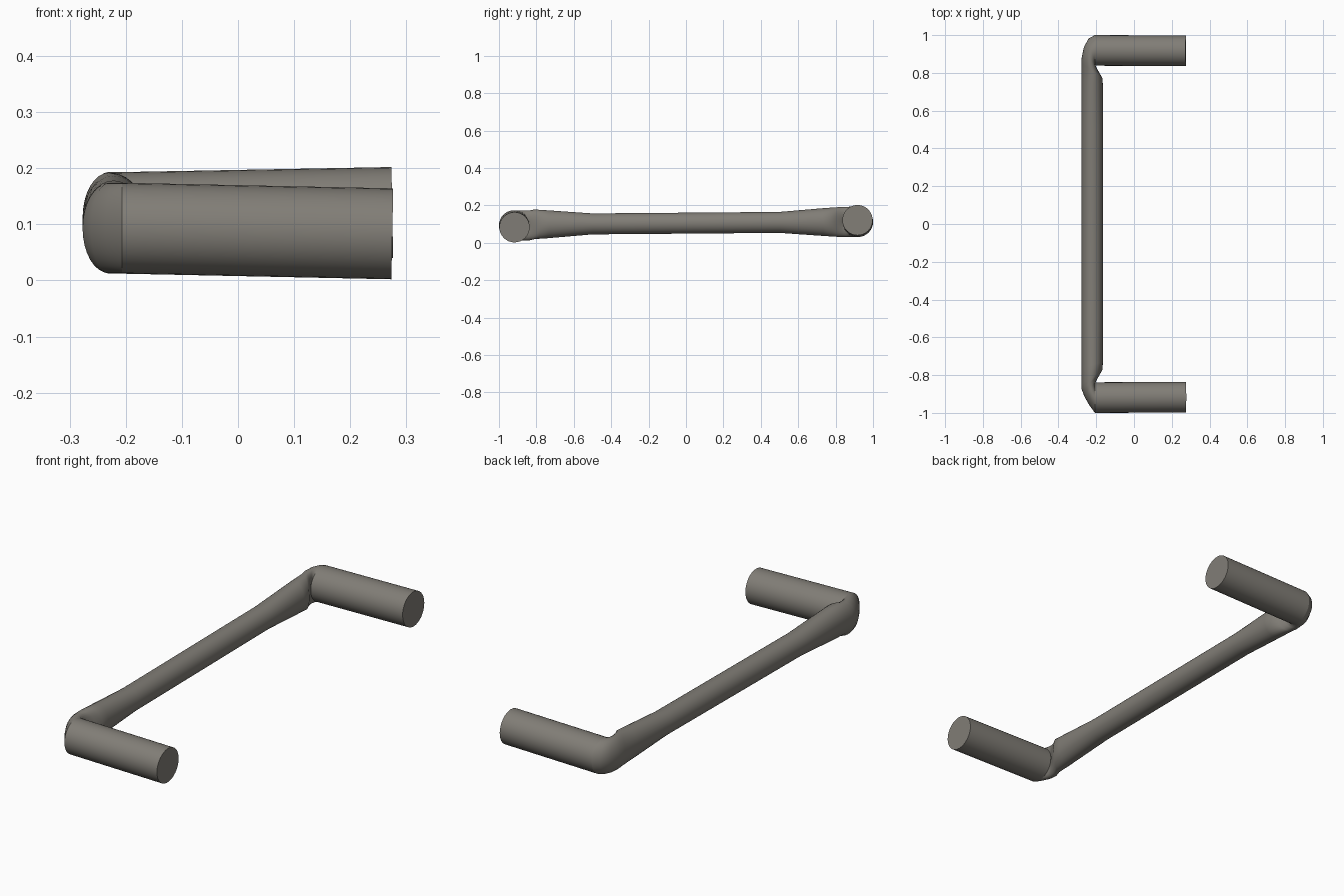
import bpy, bmesh, math
from mathutils import Vector

if "Cube" in bpy.data.objects:
    bpy.data.objects.remove(bpy.data.objects["Cube"])

SEG = 32
mat = bpy.data.materials.new("warm grey metal")
mat.diffuse_color = (0.22, 0.207, 0.183, 1)
mat.use_nodes = True
mat.node_tree.nodes["Principled BSDF"].inputs["Base Color"].default_value = mat.diffuse_color


def loft(name, stations, cap_end=False):
    """Skin elliptical rings; each station = (inner point, outer point, up half-axis)."""
    bm = bmesh.new()
    rings = []
    for inner, outer, up in stations:
        a, b, u = Vector(inner), Vector(outer), Vector(up)
        c, r = (a + b) / 2, (b - a) / 2
        rings.append([bm.verts.new(c + r * math.cos(t) + u * math.sin(t))
                      for t in (2 * math.pi * i / SEG for i in range(SEG))])
    for p, q in zip(rings, rings[1:]):
        for i in range(SEG):
            j = (i + 1) % SEG
            bm.faces.new((p[i], p[j], q[j], q[i]))
    if cap_end:
        bm.faces.new(rings[-1])
    bmesh.ops.recalc_face_normals(bm, faces=bm.faces)
    # open tubes: make sure the sides face outward
    f = bm.faces[0]
    a, b, _ = stations[0]
    mid = (Vector(a) + Vector(b)) / 2
    if f.normal.dot(f.calc_center_median() - mid) < 0:
        bmesh.ops.reverse_faces(bm, faces=bm.faces)
    me = bpy.data.meshes.new(name)
    bm.to_mesh(me)
    bm.free()
    me.materials.append(mat)
    ob = bpy.data.objects.new(name, me)
    bpy.context.collection.objects.link(ob)
    bpy.context.view_layer.objects.active = ob
    ob.select_set(True)
    bpy.ops.object.shade_smooth_by_angle(angle=math.radians(35))
    ob.select_set(False)


# Round posts, slightly splayed in height
def post(name, s, z0, z1):
    loft(name, [((-0.207, s * 0.838, z0), (-0.207, s * 1.0, z0), (0, 0, 0.081)),
                ((0.275, s * 0.836, z1), (0.275, s * 0.998, z1),
                 ((z0 - z1) / 0.482 * 0.081, 0, 0.081))], True)


post("front_post", -1, 0.093, 0.083)
post("back_post", 1, 0.112, 0.121)


# Grip bar: slim middle, taller ends, rounded elbows that meet the posts
def half(s, zc, corner):
    zb = 0.105 + s * 0.006
    rows = [(-0.207, 0.838, -0.207, 1.0, 0.081, zc)]
    rows += [(*c, zc) for c in corner]
    rows += [(-0.166, 0.77, -0.277, 0.85, 0.079, zb),
             (-0.165, 0.73, -0.277, 0.76, 0.075, zb),
             (-0.165, 0.50, -0.277, 0.50, 0.056, 0.105 + s * 0.004)]
    return [((a, s * b, z), (c, s * d, z), (0, 0, h)) for a, b, c, d, h, z in rows]


front = half(-1, 0.093, [(-0.204, 0.835, -0.236, 0.96, 0.081),
                         (-0.197, 0.825, -0.262, 0.915, 0.081),
                         (-0.183, 0.80, -0.277, 0.875, 0.080)])
back = half(1, 0.112, [(-0.204, 0.835, -0.240, 0.982, 0.081),
                       (-0.197, 0.825, -0.265, 0.938, 0.081),
                       (-0.183, 0.80, -0.277, 0.88, 0.080)])
loft("grip_bar", front + back[::-1])
